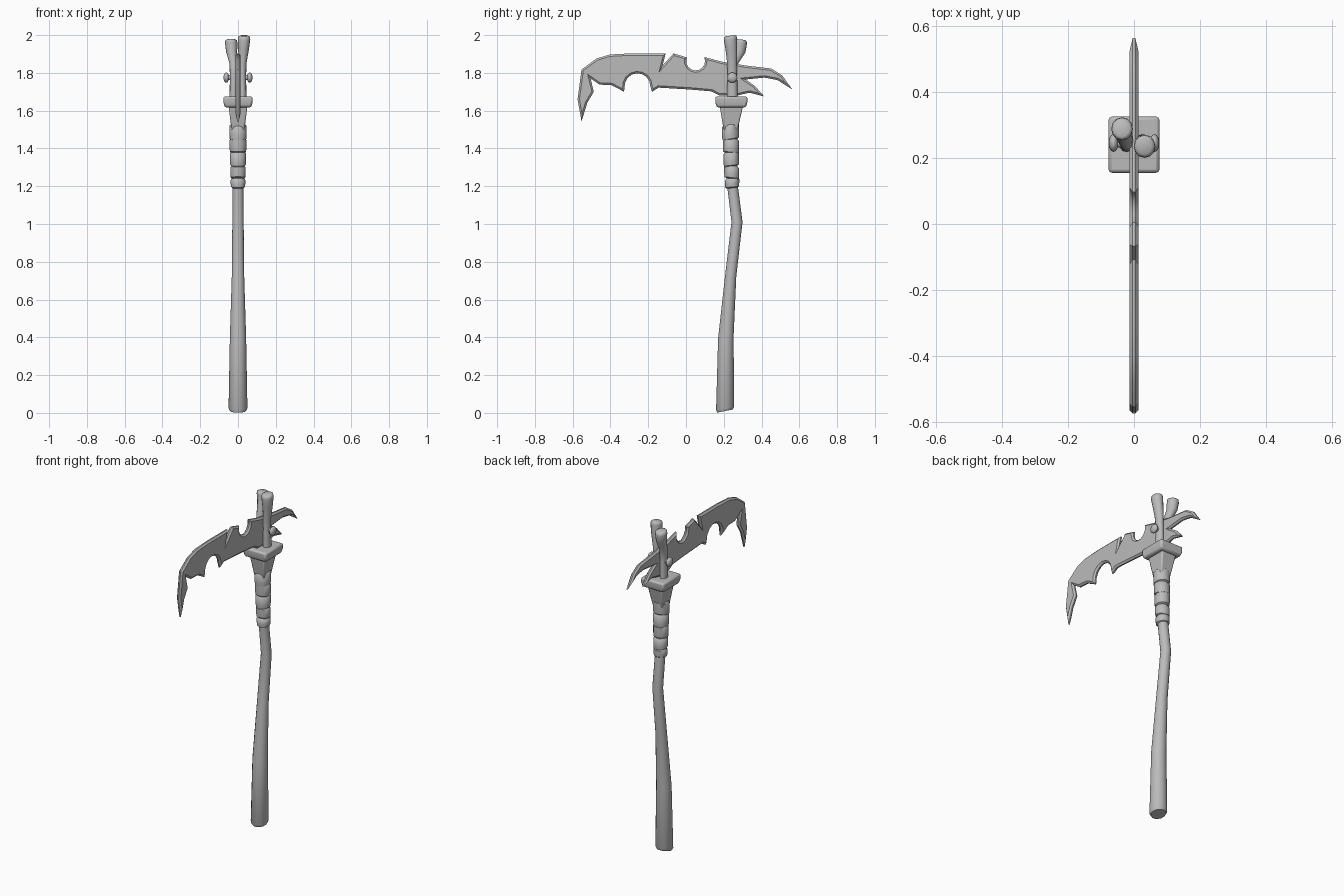
import bpy, bmesh, math
from mathutils import Vector

old = bpy.data.objects.get("Cube")
if old:
    bpy.data.objects.remove(old, do_unlink=True)

GREY = (0.5, 0.5, 0.5, 1)
mat = bpy.data.materials.new("plain grey")
mat.use_nodes = True
mat.diffuse_color = GREY
mat.node_tree.nodes["Principled BSDF"].inputs["Base Color"].default_value = GREY


def finish(name, bm, angle=40, bevel=0, mirror=False):
    bmesh.ops.recalc_face_normals(bm, faces=bm.faces)
    me = bpy.data.meshes.new(name)
    bm.to_mesh(me)
    bm.free()
    me.materials.append(mat)
    ob = bpy.data.objects.new(name, me)
    bpy.context.collection.objects.link(ob)
    if mirror:
        ob.modifiers.new("mirror", "MIRROR")
    if bevel:
        b = ob.modifiers.new("bevel", "BEVEL")
        b.width, b.segments = bevel, 2
    bpy.ops.object.select_all(action="DESELECT")
    ob.select_set(True)
    bpy.context.view_layer.objects.active = ob
    bpy.ops.object.shade_smooth_by_angle(angle=math.radians(angle))
    return ob


def loft(name, rings, sides=12, turn=0, **kw):
    """Skin rings given as (x, y, z, radius x, radius y, slope along y)."""
    bm = bmesh.new()
    loops = []
    for x, y, z, rx, ry, slope in rings:
        loop = []
        for i in range(sides):
            a = math.tau * i / sides + turn
            dy = ry * math.sin(a)
            loop.append(bm.verts.new((x + rx * math.cos(a), y + dy, z + slope * dy)))
        loops.append(loop)
    for lo, hi in zip(loops, loops[1:]):
        for i in range(sides):
            j = (i + 1) % sides
            bm.faces.new((lo[i], lo[j], hi[j], hi[i]))
    bm.faces.new(loops[0][::-1])
    bm.faces.new(loops[-1])
    return finish(name, bm, **kw)


# Crooked wooden shaft, thicker at the foot
loft("shaft", [(0, y, z, rx, ry, s) for y, z, rx, ry, s in (
    (.207, .01, .042, .042, .2), (.207, .025, .05, .049, .2),
    (.211, .40, .043, .042, .1), (.236, .72, .033, .031, .1),
    (.27, 1.01, .030, .030, 0), (.244, 1.22, .029, .029, 0),
    (.238, 1.5, .029, .029, 0))], sides=14)

# Cloth binding: overlapping tilted bands
bands = [(1.19, 1.245, .1), (1.24, 1.31, -.12), (1.305, 1.385, .12),
         (1.375, 1.455, -.1), (1.445, 1.53, .15)]
for k, (lo, hi, slope) in enumerate(bands):
    y = .244 - .002 * k
    r = .037 + .0018 * k
    d = .012
    loft(f"binding_band_{k + 1}", [
        (0, y, lo, r - .008, r - .008, slope), (0, y, lo + d / 2, r, r, slope),
        (0, y, lo + d * 2, r + .002, r + .002, slope), (0, y, hi - d, r + .002, r + .002, slope),
        (0, y, hi, r - .008, r - .008, slope)], sides=14)

# Square flared socket and the plate on top of it
Q = math.sqrt(2)
loft("socket", [(0, .236, 1.49, .033 * Q, .035 * Q, 0), (0, .24, 1.625, .05 * Q, .062 * Q, 0)],
     sides=4, turn=math.pi / 4, bevel=.008)
loft("socket_plate", [(0, .24, 1.617, .07 * Q, .077 * Q, 0), (0, .24, 1.645, .077 * Q, .085 * Q, 0),
                      (0, .24, 1.675, .077 * Q, .085 * Q, 0)],
     sides=4, turn=math.pi / 4, bevel=.01)

# Two splayed clamping pegs, one on each side of the blade
for side, x, y, top in (("left", .032, .235, 2.0), ("right", -.036, .288, 1.98)):
    s = math.copysign(1, x)
    slope = .12 * s
    loft(f"{side}_peg", [
        (s * .024, .245, 1.66, .021, .028, 0), (s * .023, .245, 1.78, .02, .026, 0),
        (s * .024, .247 - .003 * s, 1.85, .021, .026, 0),
        (x * .93, y + .005 * s, top - .07, .029, .031, slope),
        (x, y, top - .022, .033, .035, slope), (x, y, top - .008, .031, .033, slope),
        (x, y, top - .003, .021, .024, slope)], angle=60)

# Pin through the pegs with domed heads
bm = bmesh.new()
for s in (-1, 1):
    geo = bmesh.ops.create_uvsphere(bm, u_segments=12, v_segments=8, radius=.027)
    for v in geo["verts"]:
        v.co = Vector((s * .062 + v.co.x * .55, .245 + v.co.y, 1.775 + v.co.z))
pin = bmesh.ops.create_cone(bm, segments=10, radius1=.014, radius2=.014, depth=.12, cap_ends=True)
for v in pin["verts"]:
    v.co = Vector((v.co.z, .245 + v.co.y, 1.775 + v.co.x))
finish("pin", bm, angle=60)

# Chipped hooked blade: outline in (y, z), round bites as arcs
def arc(cy, cz, r, start, end, n):
    return [(cy + r * math.cos(math.radians(start + (end - start) * i / n)),
             cz + r * math.sin(math.radians(start + (end - start) * i / n)))
            for i in range(n + 1)]


outline = [(-.553, 1.543), (-.574, 1.66), (-.553, 1.818), (-.474, 1.876), (-.405, 1.897),
           (-.30, 1.903), (-.108, 1.903), (-.124, 1.839), (-.066, 1.903), (.005, 1.882)]
outline += arc(.051, 1.863, .05, 170, 385, 9)
outline += [(.188, 1.86), (.315, 1.839), (.452, 1.823), (.51, 1.786), (.563, 1.712),
            (.484, 1.762), (.415, 1.775), (.315, 1.765), (.362, 1.733), (.415, 1.675),
            (.336, 1.695), (.27, 1.68), (.177, 1.68), (.135, 1.702), (.02, 1.712),
            (-.145, 1.722), (-.18, 1.70)]
outline += arc(-.257, 1.73, .068, 0, 165, 7)
outline += [(-.328, 1.70), (-.394, 1.735), (-.458, 1.738), (-.505, 1.77), (-.488, 1.70),
            (-.522, 1.643)]

bm = bmesh.new()
rim = [bm.verts.new((0, y, z)) for y, z in outline]
face = bm.faces.new(rim)
face.normal_update()
if face.normal.x < 0:
    face.normal_flip()
new = bmesh.ops.extrude_face_region(bm, geom=[face])["geom"]
for v in (g for g in new if isinstance(g, bmesh.types.BMVert)):
    v.co.x += .004
if face.is_valid:
    bm.faces.remove(face)
cheek = [g for g in new if isinstance(g, bmesh.types.BMFace)]
bm.normal_update()
bmesh.ops.inset_region(bm, faces=cheek, thickness=.010, depth=0, use_even_offset=True)
for v in cheek[0].verts:
    v.co.x = .013
finish("blade", bm, angle=30, mirror=True)
